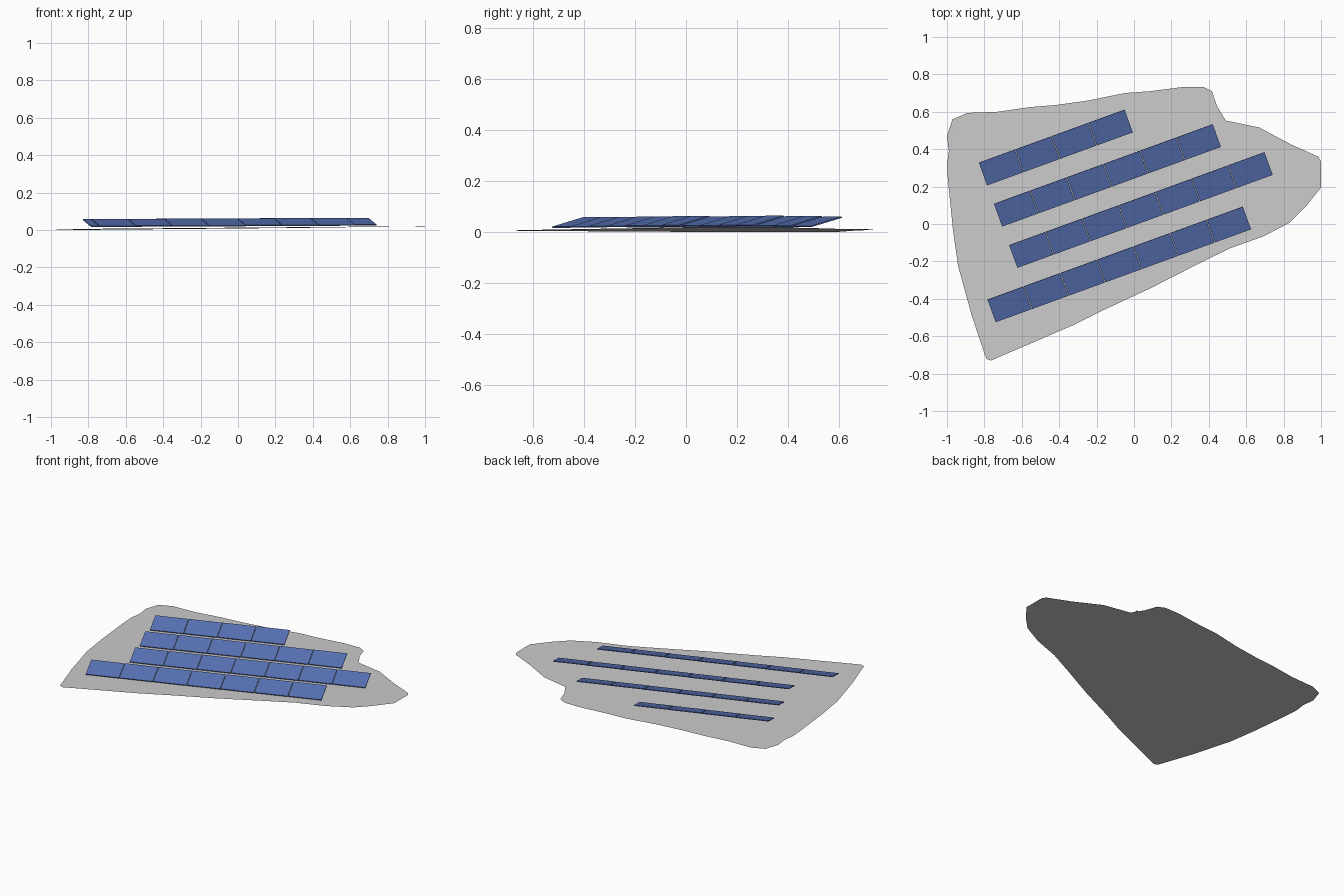
import bpy, bmesh, math
from mathutils import Matrix

if "Cube" in bpy.data.objects:
    bpy.data.objects.remove(bpy.data.objects["Cube"])

# site outline, plan view
OUTLINE = [(-1, .47), (-.97, .56), (-.89, .594), (-.73, .60), (-.556, .625), (-.42, .636),
           (-.246, .66), (-.05, .70), (.085, .71), (.267, .733), (.37, .733), (.417, .71),
           (.444, .63), (.49, .553), (.67, .516), (.84, .425), (.985, .36), (1, .334),
           (1, .195), (.914, .088), (.834, .008), (.69, -.067), (.51, -.131), (.326, -.222),
           (.085, -.345), (-.18, -.468), (-.33, -.543), (-.765, -.73), (-.79, -.72),
           (-.866, -.495), (-.94, -.227), (-.968, -.03), (-.995, .238), (-1, .32), (-.99, .388)]

YAW, TILT = math.radians(20), math.radians(16)
PITCH, GAP, DEPTH, THICK = .208, .003, .1335, .005

# row centre x, y and number of panels
ROWS = [(-.418, .409, 4), (-.142, .26, 6), (.037, .075, 7), (-.079, -.216, 7)]

blue = bpy.data.materials.new("panel_blue")
blue.diffuse_color = (.10, .17, .47, 1)
blue.use_nodes = True
blue.node_tree.nodes["Principled BSDF"].inputs["Base Color"].default_value = blue.diffuse_color


def add_object(name, bm, mat=None):
    mesh = bpy.data.meshes.new(name)
    bm.to_mesh(mesh)
    bm.free()
    if mat:
        mesh.materials.append(mat)
    obj = bpy.data.objects.new(name, mesh)
    bpy.context.collection.objects.link(obj)
    return obj


# gently sloping ground sheet
bm = bmesh.new()
face = bm.faces.new([bm.verts.new((x, y, max(0, .011 + .01 * x - .004 * y))) for x, y in OUTLINE])
face.normal_update()
if face.normal.z < 0:
    face.normal_flip()
bmesh.ops.triangulate(bm, faces=bm.faces[:])
add_object("ground_sheet", bm)

# rows of tilted panels, low edge to the front
for r, (cx, cy, count) in enumerate(ROWS):
    bm = bmesh.new()
    for i in range(count):
        d = (i - (count - 1) / 2) * PITCH
        x, y = cx + d * math.cos(YAW), cy + d * math.sin(YAW)
        m = (Matrix.Translation((x, y, .041 + .005 * x)) @ Matrix.Rotation(YAW, 4, 'Z')
             @ Matrix.Rotation(TILT, 4, 'X') @ Matrix.Diagonal((PITCH - GAP, DEPTH, THICK, 1)))
        bmesh.ops.create_cube(bm, size=1, matrix=m)
    add_object(f"panel_row_{r + 1}", bm, blue)
